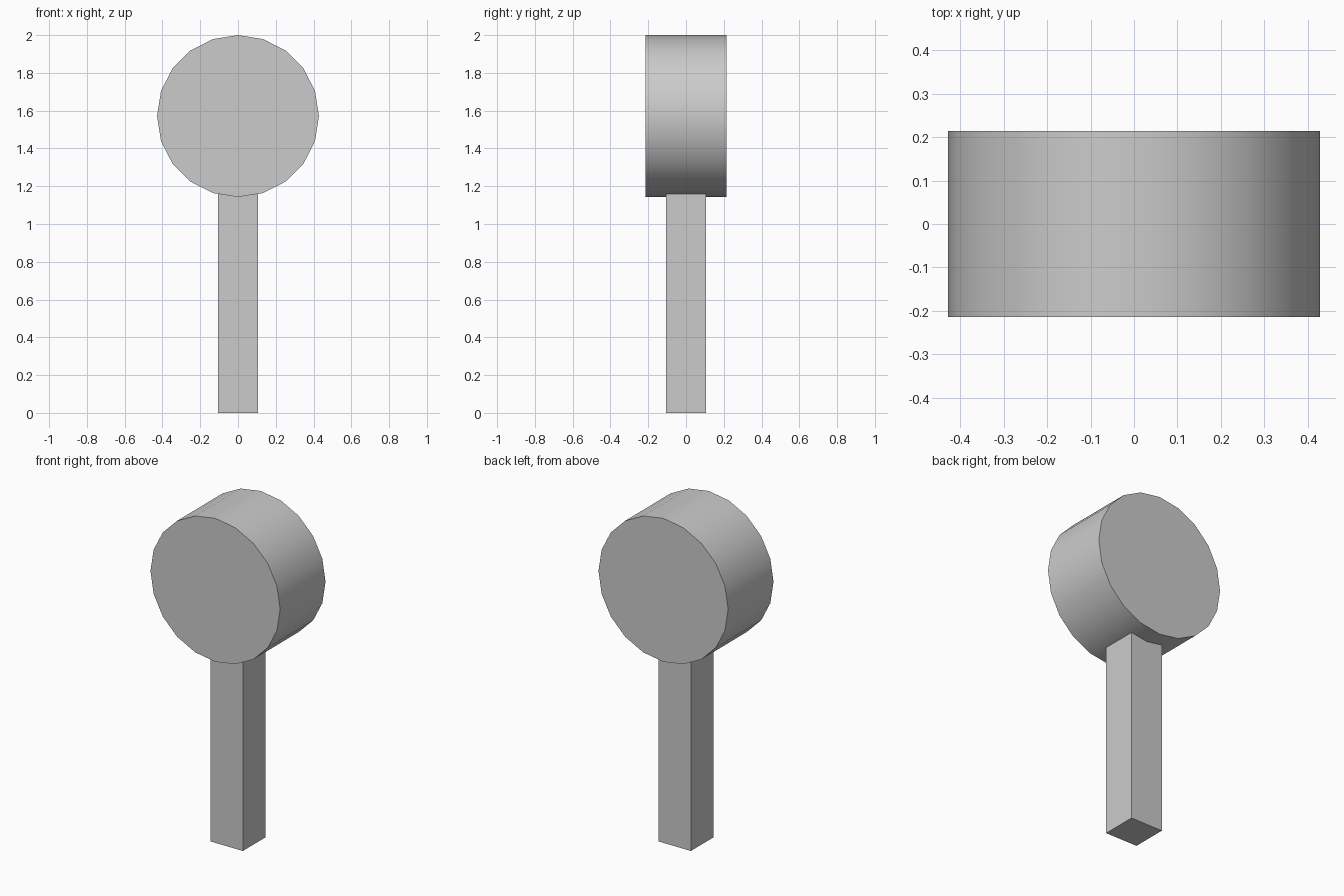
import bpy
import math

if "Cube" in bpy.data.objects:
    bpy.data.objects.remove(bpy.data.objects["Cube"])

HEAD_R = 0.4286
HEAD_DEPTH = 0.4286
HANDLE_W = 0.2143
HANDLE_TOP = 1.25  # ends hidden inside the head

# Square handle
bpy.ops.mesh.primitive_cube_add(size=1, location=(0, 0, HANDLE_TOP / 2))
handle = bpy.context.object
handle.name = "handle"
handle.scale = (HANDLE_W, HANDLE_W, HANDLE_TOP)
bpy.ops.object.transform_apply(location=False, rotation=False, scale=True)

# Round head: 20-sided drum facing front and back
bpy.ops.mesh.primitive_cylinder_add(
    vertices=20, radius=HEAD_R, depth=HEAD_DEPTH,
    location=(0, 0, 2 - HEAD_R), rotation=(math.pi / 2, 0, 0))
head = bpy.context.object
head.name = "head"
bpy.ops.object.transform_apply(location=False, rotation=True, scale=False)
bpy.ops.object.shade_smooth_by_angle(angle=math.radians(30))
